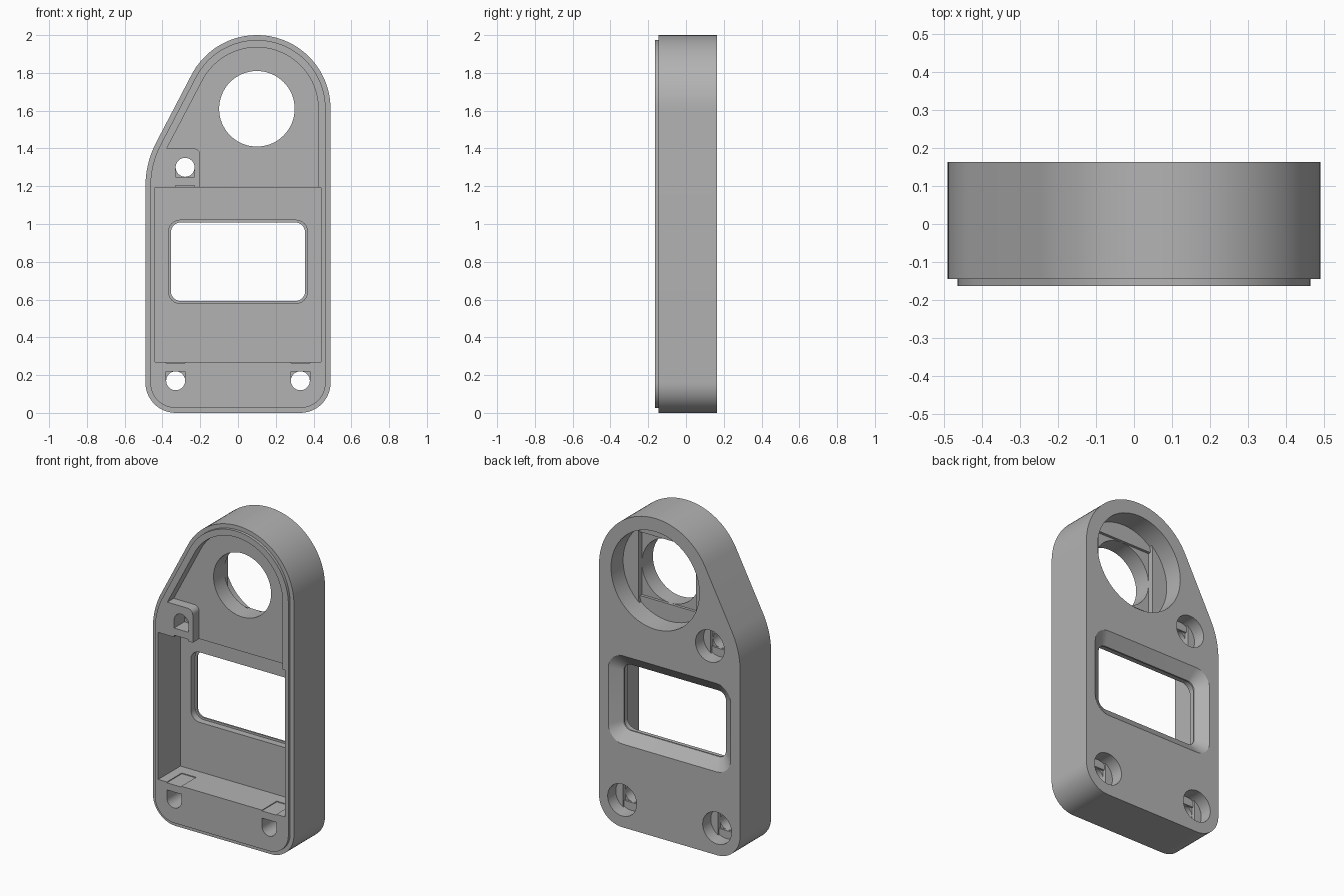
import bpy, bmesh, math

cube = bpy.data.objects.get("Cube")
if cube:
    bpy.data.objects.remove(cube, do_unlink=True)

FRONT, SHOULDER, BACK = -0.163, -0.145, 0.163
TANGENT = 152.4  # direction the slanted edge faces

grey = bpy.data.materials.new("plain grey")
grey.use_nodes = True
grey.diffuse_color = (0.45, 0.45, 0.45, 1)
grey.node_tree.nodes["Principled BSDF"].inputs["Base Color"].default_value = (0.45, 0.45, 0.45, 1)


def arc(cx, cz, r, start, end, n=12):
    angles = [math.radians(start + (end - start) * i / n) for i in range(n + 1)]
    return [(cx + r * math.cos(a), cz + r * math.sin(a)) for a in angles]


def circle(cx, cz, r, n=64):
    return arc(cx, cz, r, 0, 360, n)[:-1]


def rounded_rect(cx, cz, w, h, r):
    pts = []
    for sx, sz, start in ((1, 1, 0), (-1, 1, 90), (-1, -1, 180), (1, -1, 270)):
        pts += arc(cx + sx * (w / 2 - r), cz + sz * (h / 2 - r), r, start, start + 90, 8)
    return pts


def box(x0, x1, z0, z1):
    return [(x0, z0), (x1, z0), (x1, z1), (x0, z1)]


def outline(inset):
    return (arc(0.33, 0.16, 0.16 - inset, -90, 0)
            + arc(0.1, 1.61, 0.39 - inset, 0, TANGENT, 40)
            + arc(0.01, 1.2, 0.5 - inset, TANGENT, 180, 10)
            + arc(-0.33, 0.16, 0.16 - inset, 180, 270))


def loft(name, sections):
    """Closed solid through (y, points) sections."""
    bm = bmesh.new()
    rings = [[bm.verts.new((x, y, z)) for x, z in pts] for y, pts in sections]
    for a, b in zip(rings, rings[1:]):
        for i in range(len(a)):
            j = (i + 1) % len(a)
            bm.faces.new((a[i], a[j], b[j], b[i]))
    bm.faces.new(rings[0])
    bm.faces.new(rings[-1])
    bmesh.ops.recalc_face_normals(bm, faces=bm.faces)
    mesh = bpy.data.meshes.new(name)
    bm.to_mesh(mesh)
    bm.free()
    mesh.materials.append(grey)
    obj = bpy.data.objects.new(name, mesh)
    bpy.context.collection.objects.link(obj)
    return obj


def cut(name, sections):
    cutter = loft(name, sections)
    cutter.hide_render = True
    mod = housing.modifiers.new(name, "BOOLEAN")
    mod.operation = "DIFFERENCE"
    mod.solver = "EXACT"
    mod.object = cutter
    bpy.context.view_layer.objects.active = housing
    bpy.ops.object.modifier_apply(modifier=name)
    bpy.data.objects.remove(cutter, do_unlink=True)


def cut_prism(name, y0, y1, pts):
    cut(name, [(y0, pts), (y1, pts)])


def bridged_bore(name, cx, cz, bore, hole, depth, step):
    """Counterbore from the back that narrows through a slot and a square."""
    full = circle(cx, cz, bore)
    slot = [(min(max(x, cx - hole), cx + hole), z) for x, z in full]
    cut_prism(name + "_counterbore", BACK - depth, BACK + 0.1, full)
    cut_prism(name + "_slot", BACK - depth - step, BACK - depth + 0.01, slot)
    cut_prism(name + "_square", BACK - depth - 2 * step, BACK - depth,
              box(cx - hole, cx + hole, cz - hole, cz + hole))
    cut_prism(name + "_hole", FRONT - 0.1, BACK + 0.1, circle(cx, cz, hole))


# Housing with a stepped front lip
rim, lip = outline(0), outline(0.026)
housing = loft("housing", [(BACK, rim), (SHOULDER, rim), (SHOULDER, lip), (FRONT, lip)])

# Front pockets: shallow upper one leaving a corner boss, deep lower one
upper = (arc(0.1, 1.61, 0.325, 0, TANGENT, 40) + [(-0.377, 1.4)]
         + arc(-0.235, 1.365, 0.035, 90, 0, 8) + [(-0.2, 1.17), (0.425, 1.17)])
cut_prism("upper_pocket", FRONT - 0.1, -0.1, upper)
cut_prism("lower_pocket", FRONT - 0.1, 0.057, box(-0.44, 0.44, 0.27, 1.193))

# Display window: front seat, narrow throat and flared back
seat = rounded_rect(0, 0.8, 0.735, 0.44, 0.06)
throat = rounded_rect(0, 0.8, 0.71, 0.415, 0.05)
flare = rounded_rect(0, 0.8, 0.85, 0.555, 0.1)
cut("window", [(0.03, seat), (0.1, seat), (0.1, throat), (0.11, throat), (BACK, flare), (0.2, flare)])

# Large round opening
bridged_bore("opening", 0.1, 1.61, 0.307, 0.2, 0.12, 0.017)

# Screw holes with half-square front recesses and shallow notches
for label, cx, cz, side in (("boss", -0.28, 1.3, -1), ("left", 0.33, 0.17, 1), ("right", -0.33, 0.17, 1)):
    bridged_bore(label + "_screw", cx, cz, 0.1, 0.05, 0.08, 0.012)
    cut_prism(label + "_recess", FRONT - 0.1, -0.06,
              box(cx - 0.05, cx + 0.05, *sorted((cz, cz + side * 0.05))))
    cut_prism(label + "_notch", FRONT - 0.1, -0.015,
              box(cx - 0.05, cx + 0.05, *sorted((cz + side * 0.095, cz + side * 0.115))))

# Smooth curves, sharp edges
bpy.ops.object.select_all(action="DESELECT")
housing.select_set(True)
bpy.context.view_layer.objects.active = housing
bpy.ops.object.shade_smooth_by_angle(angle=math.radians(30))
